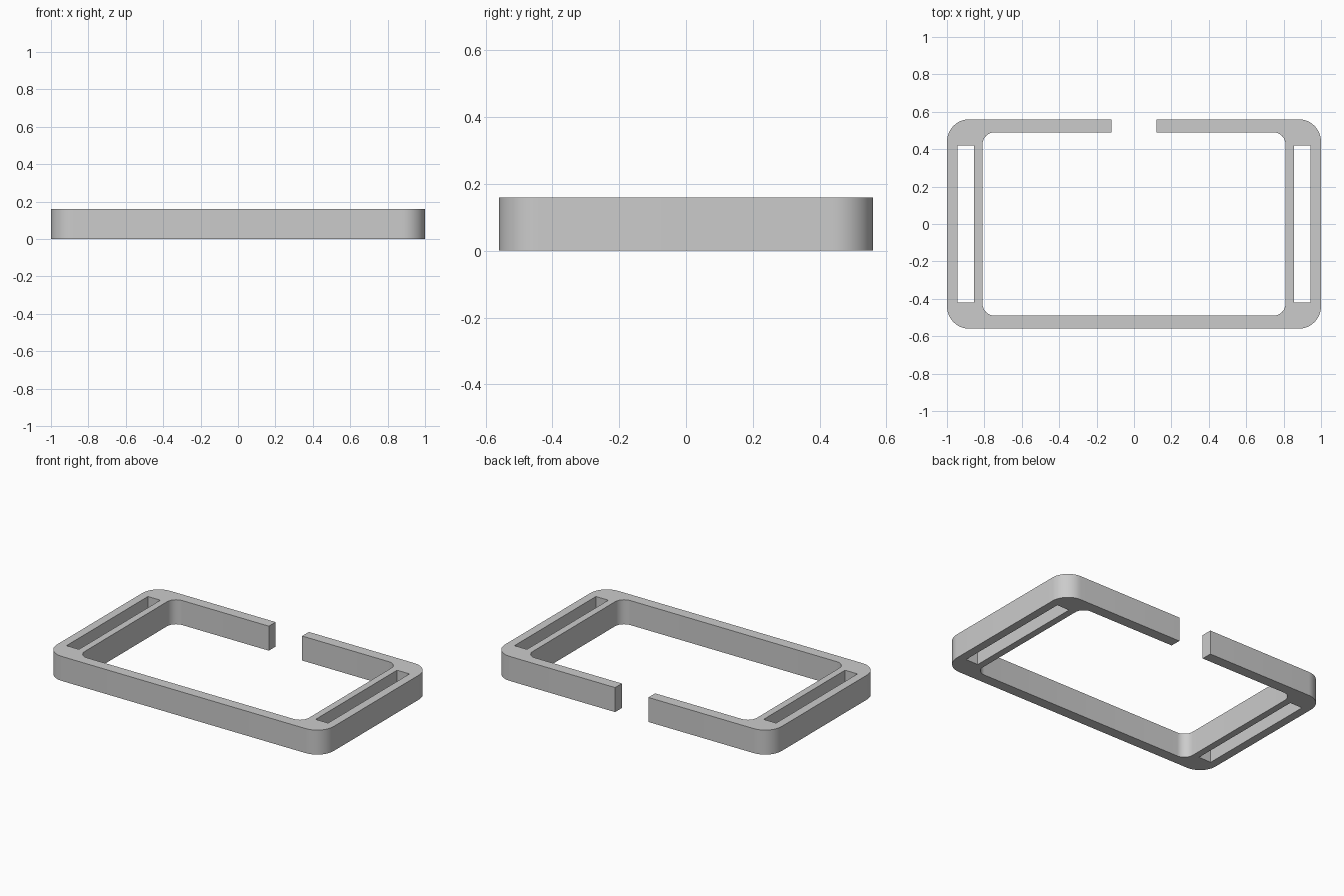
import bpy
import bmesh
from math import sin, cos, pi, radians

old = bpy.data.objects.get("Cube")
if old:
    bpy.data.objects.remove(old, do_unlink=True)

HEIGHT = 0.16
OUTER = (1.0, 0.56, 0.12)    # half width, half depth, corner radius
INNER = (0.81, 0.49, 0.065)
GAP = 0.12                   # half width of the opening at the back
SLOT_X, SLOT_Y = (0.855, 0.945), 0.42


def rounded_loop(half_x, half_y, radius, steps=12):
    """Rounded rectangle, running from the back gap round to the back gap."""
    points = [(-GAP, half_y)]
    for sx, sy, start in ((-1, 1, pi / 2), (-1, -1, pi), (1, -1, 1.5 * pi), (1, 1, 0)):
        for i in range(steps + 1):
            a = start + pi / 2 * i / steps
            points.append((sx * (half_x - radius) + radius * cos(a),
                           sy * (half_y - radius) + radius * sin(a)))
    points.append((GAP, half_y))
    return points


def add_loop(bm, points):
    verts = [bm.verts.new((x, y, 0)) for x, y in points]
    for a, b in zip(verts, verts[1:] + verts[:1]):
        bm.edges.new((a, b))


# Flat outline: open ring with a strap slot in each side
bm = bmesh.new()
add_loop(bm, rounded_loop(*OUTER) + rounded_loop(*INNER)[::-1])
for side in (-1, 1):
    x0, x1 = (side * x for x in SLOT_X)
    add_loop(bm, [(x0, -SLOT_Y), (x1, -SLOT_Y), (x1, SLOT_Y), (x0, SLOT_Y)])
bmesh.ops.triangle_fill(bm, edges=bm.edges[:], use_beauty=True, normal=(0, 0, 1))
for face in bm.faces:
    if face.normal.z < 0:
        face.normal_flip()
mesh = bpy.data.meshes.new("buckle_frame")
bm.to_mesh(mesh)
bm.free()

frame = bpy.data.objects.new("buckle_frame", mesh)
bpy.context.collection.objects.link(frame)
bpy.ops.object.select_all(action='DESELECT')
frame.select_set(True)
bpy.context.view_layer.objects.active = frame

# Thickness, upward from the ground
solid = frame.modifiers.new("thickness", 'SOLIDIFY')
solid.thickness = HEIGHT
solid.offset = 1
bpy.ops.object.modifier_apply(modifier=solid.name)
bpy.ops.object.shade_smooth_by_angle(angle=radians(30))

# Plain grey
grey = bpy.data.materials.new("grey")
grey.use_nodes = True
color = (0.6, 0.6, 0.6, 1)
grey.diffuse_color = color
grey.node_tree.nodes["Principled BSDF"].inputs["Base Color"].default_value = color
mesh.materials.append(grey)
